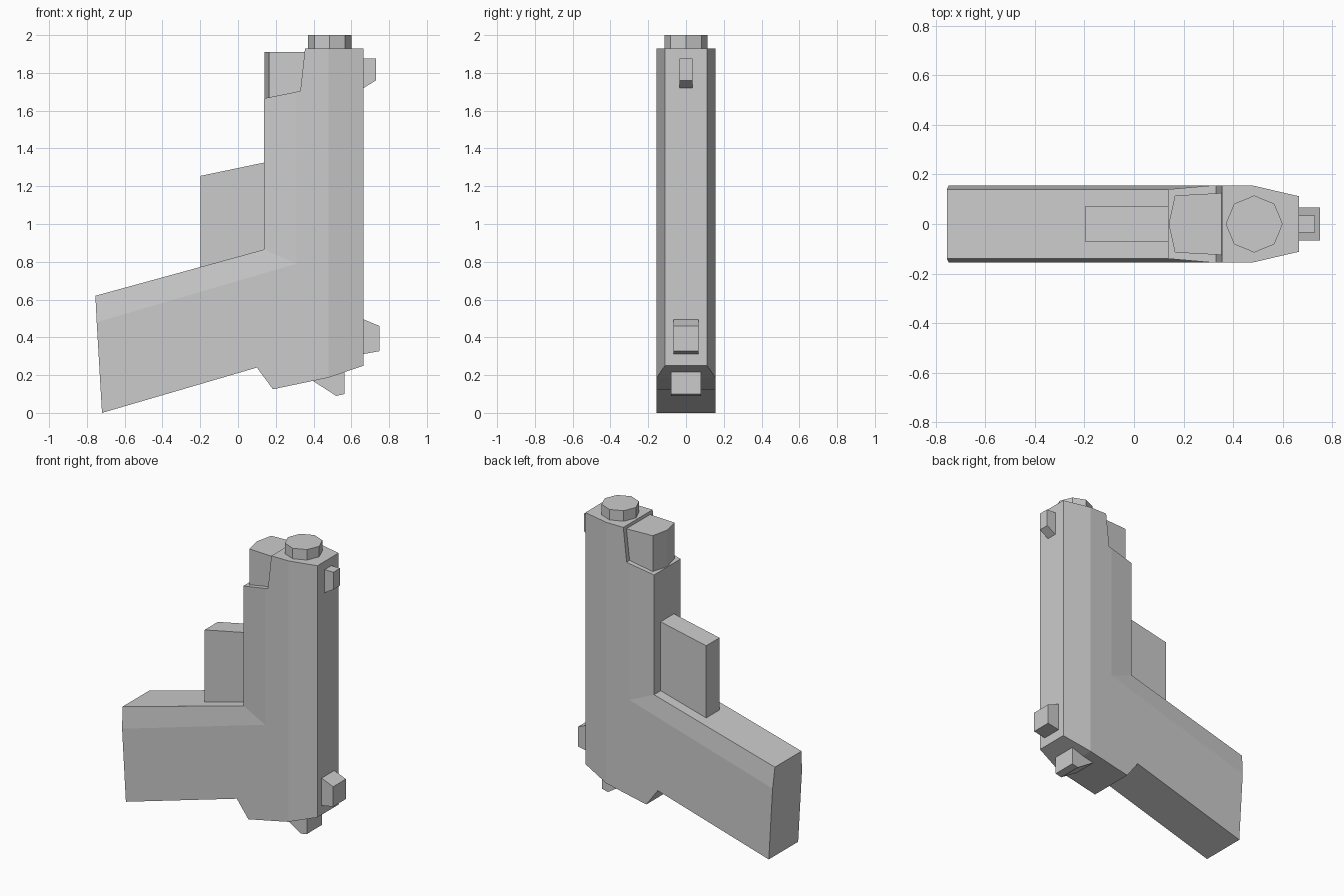
import bpy
import bmesh
import math

cube = bpy.data.objects.get("Cube")
if cube:
    bpy.data.objects.remove(cube, do_unlink=True)

grey = bpy.data.materials.new("plain grey")
grey.use_nodes = True
GREY = (0.6, 0.6, 0.6, 1.0)
grey.diffuse_color = GREY
grey.node_tree.nodes["Principled BSDF"].inputs["Base Color"].default_value = GREY


def finish(name, bm):
    """Turn a bmesh into a flat-shaded grey object."""
    bmesh.ops.recalc_face_normals(bm, faces=bm.faces[:])
    mesh = bpy.data.meshes.new(name)
    bm.to_mesh(mesh)
    bm.free()
    mesh.materials.append(grey)
    obj = bpy.data.objects.new(name, mesh)
    bpy.context.scene.collection.objects.link(obj)
    return obj


def prism(name, outline, offset):
    """Extrude an outline of 3D points along an offset vector."""
    bm = bmesh.new()
    face = bm.faces.new([bm.verts.new(p) for p in outline])
    new = bmesh.ops.extrude_face_region(bm, geom=[face])["geom"]
    bmesh.ops.translate(bm, vec=offset, verts=[v for v in new if isinstance(v, bmesh.types.BMVert)])
    return finish(name, bm)


def side_prism(name, profile, half):
    """Extrude an x-z profile symmetrically across y."""
    return prism(name, [(x, -half, z) for x, z in profile], (0, 2 * half, 0))


# Body and grip: named side points as x, z and half thickness
points = {
    "a": (-0.755, 0.62, 0.14), "b": (-0.748, 0.48, 0.155),
    "c": (-0.72, 0.0, 0.155), "d": (0.10, 0.24, 0.155),
    "e": (0.185, 0.125, 0.155), "f": (0.48, 0.187, 0.155),
    "g": (0.665, 0.25, 0.112), "h": (0.665, 1.93, 0.112),
    "i": (0.48, 1.93, 0.155), "j": (0.355, 1.93, 0.155),
    "k": (0.33, 1.705, 0.155), "l": (0.31, 1.70, 0.155),
    "m": (0.138, 1.665, 0.14), "n": (0.138, 0.865, 0.14),
    "o": (0.31, 0.79, 0.155),
}
bm = bmesh.new()
sides = [{k: bm.verts.new((x, s * w, z)) for k, (x, z, w) in points.items()} for s in (-1, 1)]
for side in sides:
    for loop in ("abon", "nolm", "bcdefijklo", "fghi"):
        bm.faces.new([side[k] for k in loop])
rim = "abcdefghijklmn"
for p, q in zip(rim, rim[1:] + rim[0]):
    bm.faces.new([sides[0][p], sides[0][q], sides[1][q], sides[1][p]])
finish("body", bm)

# Octagonal muzzle
muzzle = [(0.485 + 0.115 * math.cos(i * math.pi / 4), 0.115 * math.sin(i * math.pi / 4), 1.9)
          for i in range(8)]
prism("muzzle", muzzle, (0, 0, 0.1))

# Pointed block beside the muzzle
block = [(0.14, 0), (0.165, -0.115), (0.355, -0.125), (0.355, 0.125), (0.165, 0.115)]
prism("under_barrel_block", [(x, y, 1.65) for x, y in block], (0, 0, 0.26))

# Trigger guard, sights and hammer
side_prism("trigger_guard", [(-0.198, 0.7), (0.2, 0.8), (0.2, 1.338), (-0.198, 1.255)], 0.07)
side_prism("front_sight", [(0.64, 1.875), (0.73, 1.875), (0.73, 1.76), (0.64, 1.705)], 0.035)
side_prism("rear_sight", [(0.64, 0.505), (0.75, 0.46), (0.75, 0.327), (0.64, 0.307)], 0.067)
side_prism("hammer", [(0.38, 0.18), (0.52, 0.09), (0.565, 0.1), (0.565, 0.25), (0.38, 0.25)], 0.08)
